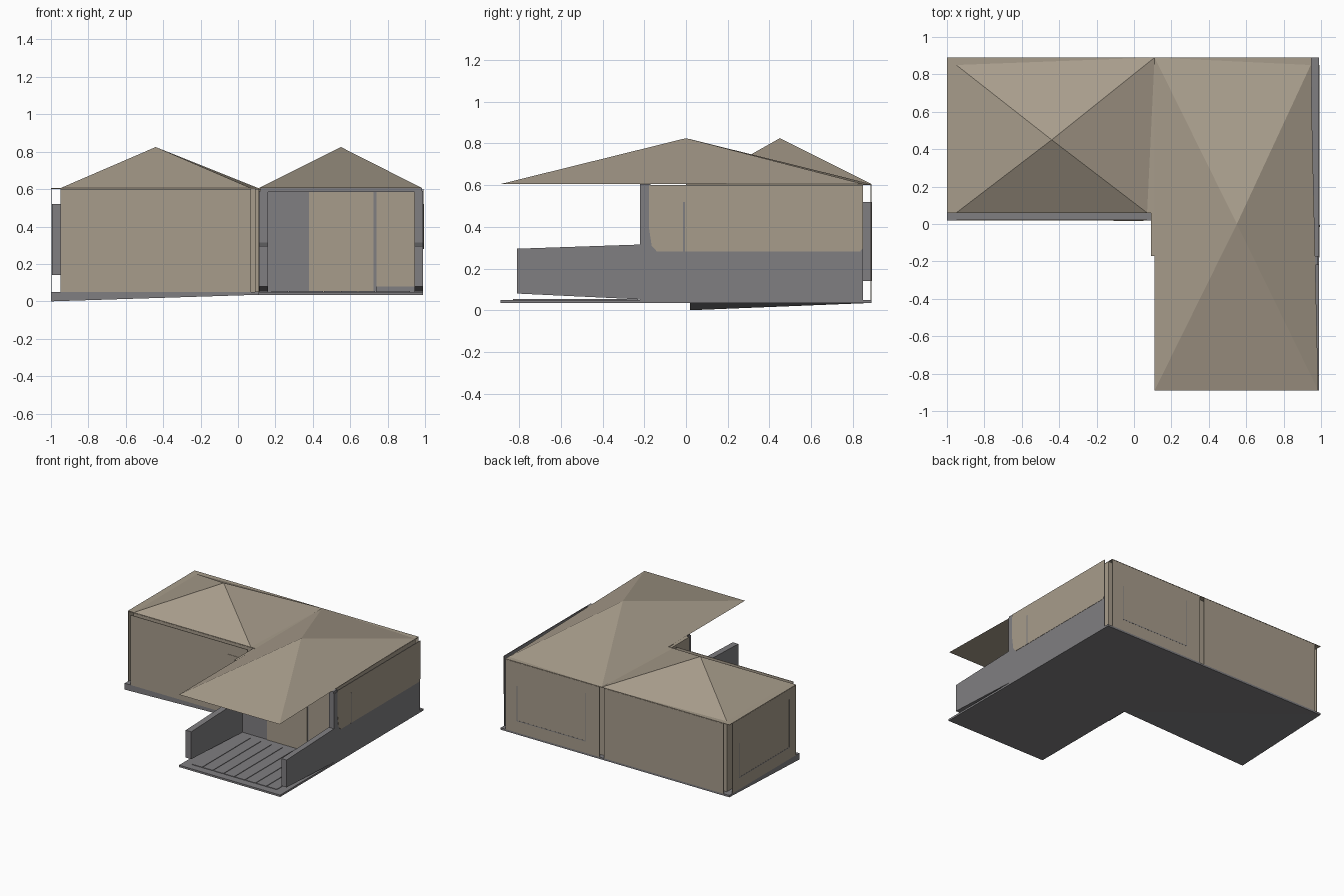
import bpy, bmesh
from mathutils import Vector

cube = bpy.data.objects.get("Cube")
if cube:
    bpy.data.objects.remove(cube)


def material(name, rgb):
    m = bpy.data.materials.new(name)
    m.use_nodes = True
    m.diffuse_color = (*rgb, 1)
    m.node_tree.nodes["Principled BSDF"].inputs["Base Color"].default_value = (*rgb, 1)
    return m


TAN = material("warm_tan", (0.39, 0.335, 0.26))
GRAY = material("stone_gray", (0.215, 0.21, 0.22))


def finish(name, bm, mat):
    bmesh.ops.recalc_face_normals(bm, faces=bm.faces)
    mesh = bpy.data.meshes.new(name)
    bm.to_mesh(mesh)
    bm.free()
    mesh.materials.append(mat)
    obj = bpy.data.objects.new(name, mesh)
    bpy.context.collection.objects.link(obj)
    return obj


def prism(name, points, offset, mat):
    """Extrude a flat outline along an offset."""
    bm = bmesh.new()
    face = bm.faces.new([bm.verts.new(p) for p in points])
    moved = bmesh.ops.extrude_face_region(bm, geom=[face], use_keep_orig=True)["geom"]
    bmesh.ops.translate(bm, vec=offset, verts=[v for v in moved if isinstance(v, bmesh.types.BMVert)])
    return finish(name, bm, mat)


def box(name, x, y, z, mat):
    base = [(x[0], y[0], z[0]), (x[1], y[0], z[0]), (x[1], y[1], z[0]), (x[0], y[1], z[0])]
    return prism(name, base, (0, 0, z[1] - z[0]), mat)


def hip_roof(name, corners, apex, eave):
    bm = bmesh.new()
    ring = [bm.verts.new((x, y, eave)) for x, y in corners]
    top = bm.verts.new(apex)
    bm.faces.new(ring)
    for a, b in zip(ring, ring[1:] + ring[:1]):
        bm.faces.new((a, b, top))
    finish(name, bm, TAN)


FLOOR, EAVE, T = 0.05, 0.605, 0.004
WALL = (FLOOR, 0.6)
WINDOW = (0.14, 0.52)

# Ground slab, with one corner dipping to the ground
outline = [(-1, 0.02), (0.11, 0.02), (0.11, -0.89), (0.99, -0.89), (0.99, 0.89), (0.11, 0.89), (-1, 0.89)]
slab = prism("ground_slab", [(x, y, 0.035) for x, y in outline], (0, 0, 0.015), GRAY)
for v in slab.data.vertices:
    if v.co.x < -0.9 and v.co.y < 0.1 and v.co.z < 0.04:
        v.co.z = 0
bm = bmesh.new()
bm.from_mesh(slab.data)
bmesh.ops.triangulate(bm, faces=bm.faces)
bm.to_mesh(slab.data)
bm.free()

# Roofs
hip_roof("side_wing_roof", [(-0.95, 0.06), (0.07, 0.06), (0.11, 0.89), (-0.95, 0.85)],
         (-0.44, 0.45, 0.825), EAVE)
hip_roof("main_wing_roof", [(0.11, -0.89), (0.985, -0.89), (0.945, 0.85), (0.11, 0.89)],
         (0.55, 0, 0.825), EAVE)
box("side_wing_eave", (-1, 0.11), (0.06, 0.89), (EAVE - T, EAVE), TAN)
box("main_wing_eave", (0.11, 0.95), (0.0, 0.89), (EAVE - T, EAVE), TAN)

# Inner walls of both wings
box("side_wing_core", (-0.95, 0.09), (0.06, 0.85), WALL, TAN)
box("main_wing_core", (0.09, 0.95), (-0.17, 0.85), WALL, TAN)

# Outer wall sheets
box("side_wing_front_wall", (-0.95, 0.07), (0.02, 0.02 + T), WALL, TAN)
box("side_wing_end_wall", (-1, -1 + T), (0.06, 0.85), WALL, TAN)
box("side_wing_back_wall", (-0.95, 0.09), (0.89 - T, 0.89), WALL, TAN)
box("main_wing_back_wall", (0.13, 0.95), (0.89 - T, 0.89), WALL, TAN)
box("main_wing_inner_wall", (0.11, 0.11 + T), (-0.18, 0.04), WALL, TAN)
box("main_wing_right_wall", (0.99 - T, 0.99), (-0.18, 0.85), WALL, GRAY)

# Tan upper cladding with clipped lower corners
cladding = [(-0.178, 0.6), (-0.178, 0.4), (-0.165, 0.31), (-0.14, 0.282),
            (0.835, 0.282), (0.85, 0.3), (0.85, 0.6)]
prism("right_wall_cladding", [(0.99, y, z) for y, z in cladding], (0.002, 0, 0), TAN)
box("right_wall_slot", (0.99, 0.9935), (-0.015, -0.005), (0.28, 0.52), GRAY)

# Window reveals behind the end and back walls
box("end_window_reveal", (-0.995, -0.95), (0.14, 0.77), WINDOW, GRAY)
box("back_window_reveal", (0.25, 0.85), (0.85, 0.885), WINDOW, GRAY)


def groove(name, start, end, z, place):
    """Thin lines along the sides and bottom of an opening."""
    w = 0.006
    for i, (a, b, c, d) in enumerate([(start, start + w, *z), (end - w, end, z[0], z[1] * 0.8),
                                      (start, end, z[0], z[0] + w)]):
        place(f"{name}_{i + 1}", (a, b), (c, d))


groove("end_window_line", 0.14, 0.77, WINDOW,
       lambda n, s, z: box(n, (-1.001, -1), s, z, GRAY))
groove("back_window_line", 0.25, 0.85, WINDOW,
       lambda n, s, z: box(n, s, (0.89, 0.891), z, GRAY))

# Door on the side wing
box("side_wing_door", (-0.11, 0.05), (0.017, 0.02), (0.1, 0.52), TAN)

# Porch facade: entrance and two wall panels
box("porch_entrance", (0.16, 0.38), (-0.175, -0.17), (FLOOR, 0.585), GRAY)
box("porch_panel_middle", (0.38, 0.725), (-0.18, -0.17), (FLOOR, 0.585), TAN)
box("porch_panel_right", (0.74, 0.95), (-0.18, -0.17), (0.08, 0.585), TAN)
box("porch_panel_gap", (0.725, 0.74), (-0.174, -0.17), (FLOOR, 0.585), GRAY)
box("porch_sill", (0.74, 0.95), (-0.185, -0.17), (FLOOR, 0.08), GRAY)
box("porch_lintel", (0.12, 0.985), (-0.22, -0.17), (0.585, EAVE), GRAY)

# Porch posts and low side walls
for side, x0, x1 in (("left", 0.112, 0.16), ("right", 0.945, 0.99)):
    box(f"{side}_porch_post", (x0, x1), (-0.22, -0.175), (FLOOR, 0.59), GRAY)
    rail = [(-0.81, 0.08), (-0.22, 0.052), (-0.22, 0.315), (-0.81, 0.295)]
    prism(f"{side}_porch_rail", [(x0, y, z) for y, z in rail], (x1 - x0, 0, 0), GRAY)

# Porch deck boards
boards = 8
for i in range(boards):
    x = 0.18 + i * 0.093
    box(f"deck_board_{i + 1}", (x, x + 0.088), (-0.83, -0.23), (FLOOR, FLOOR + T), GRAY)
